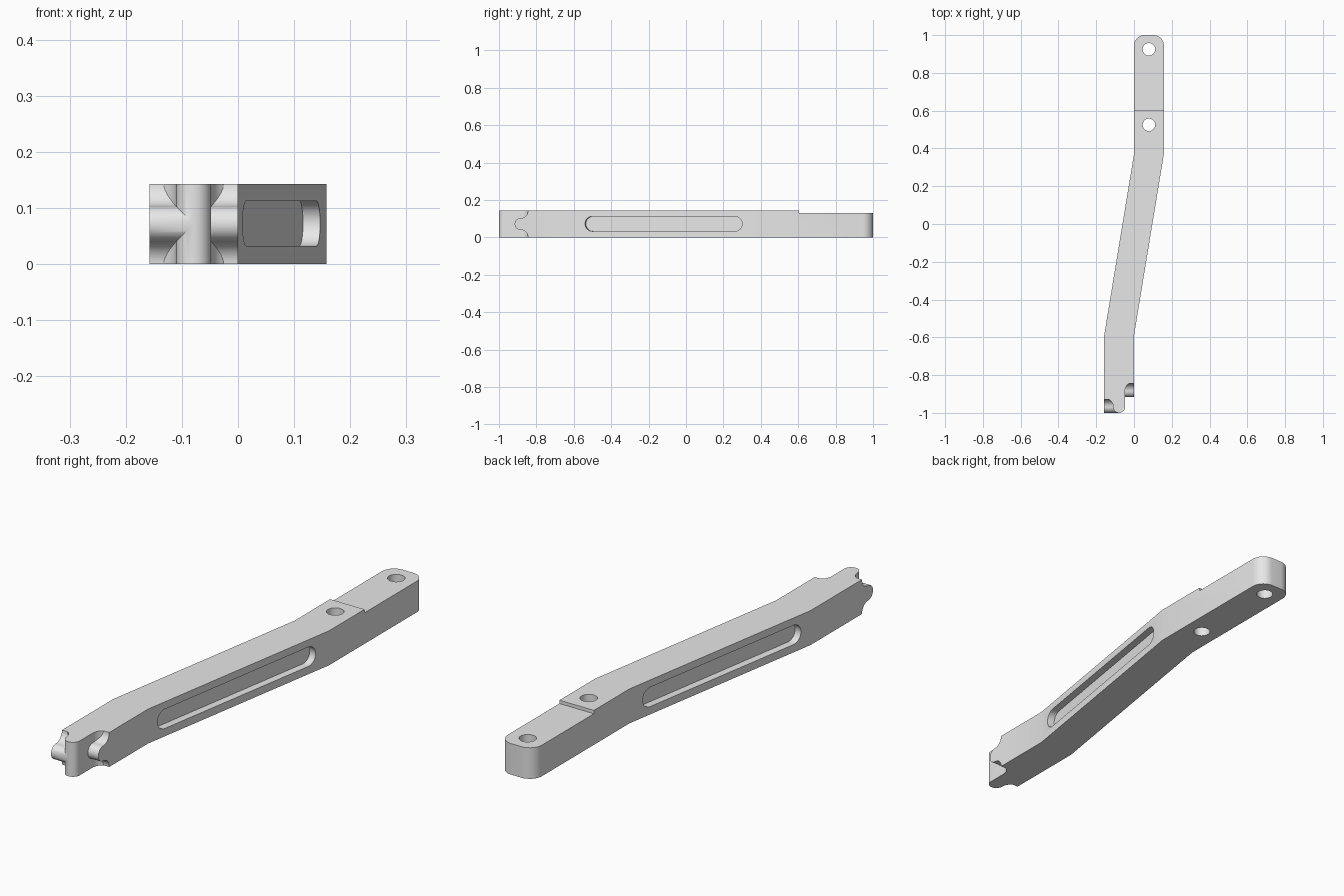
import bpy, bmesh, math

if "Cube" in bpy.data.objects:
    bpy.data.objects.remove(bpy.data.objects["Cube"])

H = 0.143            # arm height
W = 0.158            # arm width
R = 0.031            # radius of the rounded tips

grey = bpy.data.materials.new("light grey")
grey.diffuse_color = (0.8, 0.8, 0.8, 1)
grey.use_nodes = True
grey.node_tree.nodes["Principled BSDF"].inputs["Base Color"].default_value = grey.diffuse_color


def arc(cx, cy, r, a0, a1, n=12):
    """Points on an arc, angles in degrees."""
    return [(cx + r * math.cos(math.radians(a0 + (a1 - a0) * i / n)),
             cy + r * math.sin(math.radians(a0 + (a1 - a0) * i / n)))
            for i in range(n + 1)]


def prism(name, pts, lo, hi, place):
    """Extrude a 2D profile from lo to hi; place maps (u, v, w) to xyz."""
    bm = bmesh.new()
    a = [bm.verts.new(place(u, v, lo)) for u, v in pts]
    b = [bm.verts.new(place(u, v, hi)) for u, v in pts]
    bm.faces.new(a)
    bm.faces.new(b[::-1])
    for i in range(len(pts)):
        j = (i + 1) % len(pts)
        bm.faces.new((a[j], a[i], b[i], b[j]))
    bmesh.ops.recalc_face_normals(bm, faces=bm.faces)
    mesh = bpy.data.meshes.new(name)
    bm.to_mesh(mesh)
    bm.free()
    mesh.materials.append(grey)
    ob = bpy.data.objects.new(name, mesh)
    bpy.context.collection.objects.link(ob)
    return ob


def combine(target, other, op):
    """Apply an exact boolean and discard the helper."""
    mod = target.modifiers.new(op.lower(), 'BOOLEAN')
    mod.operation, mod.solver, mod.object = op, 'EXACT', other
    bpy.context.view_layer.objects.active = target
    bpy.ops.object.modifier_apply(modifier=mod.name)
    bpy.data.objects.remove(other)


def along_z(u, v, w):
    return (u, v, w)


def along_x(u, v, w):
    return (w, u, v)


# Cranked arm, with the upright rounded tongue at its front end
mid = -W / 2
cove = W / 2 - R
tip_y, shoulder_y = -1 + R, -0.885
plan = arc(-W, tip_y, cove, 90, 0)                    # left cove
plan += arc(mid, tip_y, R, 180, 360, 24)[1:]          # rounded tongue
plan += arc(0, shoulder_y, cove, 180, 90)             # right cove
plan += [(0, -0.59), (W, 0.37)]
plan += arc(W - 0.055, 0.945, 0.055, 0, 90)
plan += arc(0.055, 0.945, 0.055, 90, 180)
plan += [(0, 0.37), (-W, -0.59)]
arm = prism("cranked_arm", plan, 0, H, along_z)

# Crosswise rounded tongues, staggered left and right
c = H / 2 - R
for x0, x1, yc in ((-W, mid, tip_y), (mid, 0, shoulder_y)):
    side = [(yc + 0.085, H)]
    side += arc(yc, H, c, 0, -90)
    side += arc(yc, H / 2, R, 90, 270, 24)[1:-1]
    side += arc(yc, 0, c, 90, 0)
    side += [(yc + 0.085, 0)]
    combine(arm, prism("cross_tongue", side, x0, x1, along_x), 'UNION')

# Lowered seat at the back
seat = prism("seat_cutter", [(-0.1, 0.604), (0.3, 0.604), (0.3, 1.1), (-0.1, 1.1)],
             0.129, 0.3, along_z)
combine(arm, seat, 'DIFFERENCE')

# Bolt holes
for y in (0.525, 0.925):
    hole = prism("hole_cutter", arc(W / 2, y, 0.033, 0, 360, 40)[:-1], -0.1, 0.3, along_z)
    combine(arm, hole, 'DIFFERENCE')

# Long round-ended pockets in both slanted sides
length = math.hypot(W, 0.96)
dx, dy = W / length, 0.96 / length
half, pr, depth = 0.42 / dy, 0.04, 0.031
pocket = arc(half - pr, H / 2 + 0.001, pr, -90, 90, 20) + \
    arc(-half + pr, H / 2 + 0.001, pr, 90, 270, 20)
for s in (1, -1):
    # centre of the pocket on this side face
    py = -0.12
    px = (W if s > 0 else 0) - W * (0.37 - py) / 0.96

    def on_face(u, v, w, s=s, px=px, py=py):
        return (px + dx * u + s * dy * w, py + dy * u - s * dx * w, v)

    combine(arm, prism("pocket_cutter", pocket, -depth, 0.05, on_face), 'DIFFERENCE')

# Smooth round surfaces, keep crisp edges
bpy.ops.object.select_all(action='DESELECT')
arm.select_set(True)
bpy.context.view_layer.objects.active = arm
bpy.ops.object.shade_smooth_by_angle(angle=math.radians(30))
